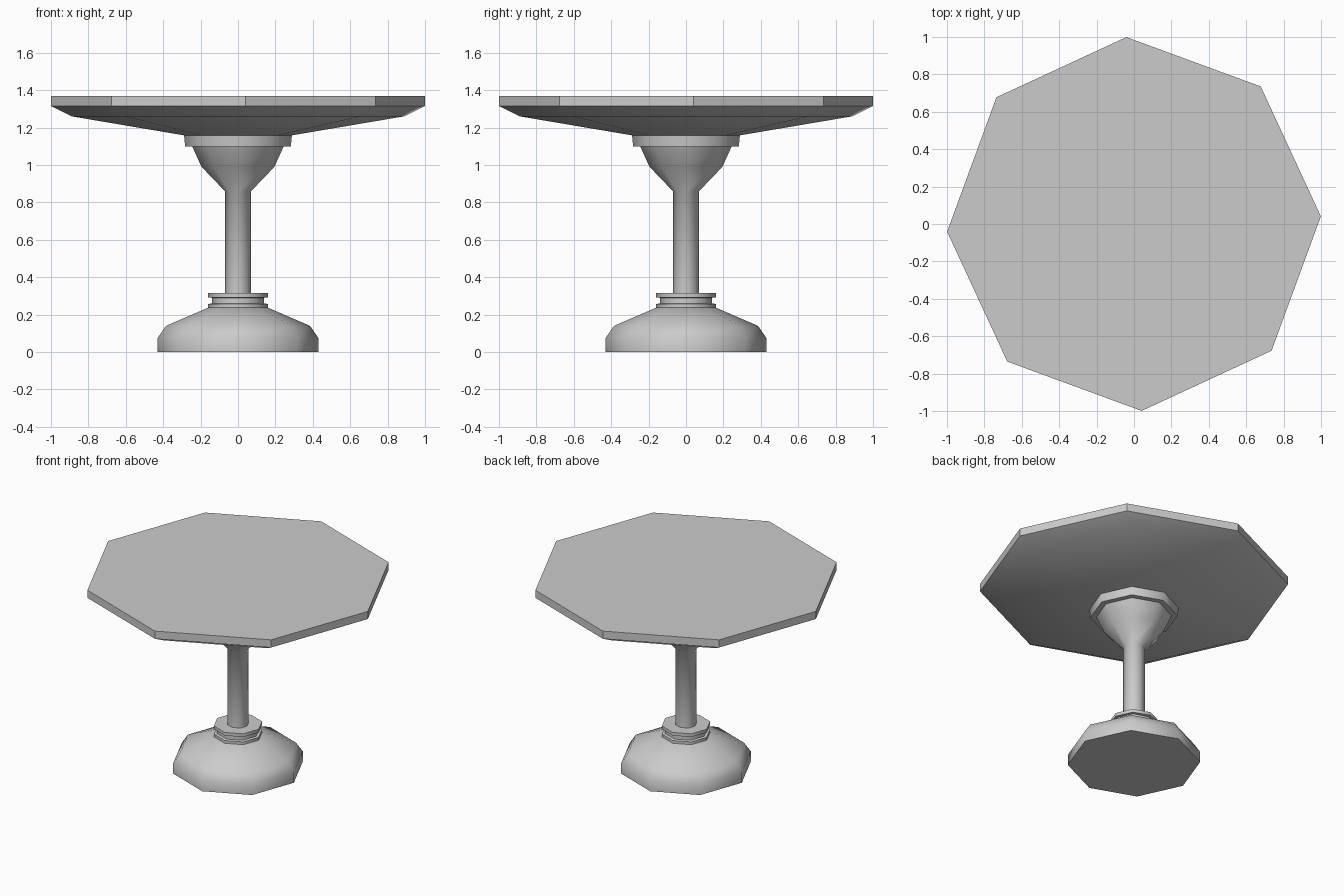
import bpy, bmesh, math

if "Cube" in bpy.data.objects:
    bpy.data.objects.remove(bpy.data.objects["Cube"])

SIDES = 8
TURN = math.radians(2.35)


def lathe(name, profile, smooth=50):
    """Closed eight-sided solid from (radius, height) rings, bottom to top."""
    bm = bmesh.new()
    rings = []
    for r, z in profile:
        rings.append([bm.verts.new((r * math.cos(TURN + math.tau * i / SIDES),
                                    r * math.sin(TURN + math.tau * i / SIDES), z))
                      for i in range(SIDES)])
    for low, high in zip(rings, rings[1:]):
        for i in range(SIDES):
            j = (i + 1) % SIDES
            bm.faces.new((low[i], low[j], high[j], high[i]))
    bm.faces.new(rings[0][::-1])
    bm.faces.new(rings[-1])
    mesh = bpy.data.meshes.new(name)
    bm.to_mesh(mesh)
    bm.free()
    obj = bpy.data.objects.new(name, mesh)
    bpy.context.collection.objects.link(obj)
    bpy.ops.object.select_all(action='DESELECT')
    obj.select_set(True)
    bpy.context.view_layer.objects.active = obj
    bpy.ops.object.shade_smooth_by_angle(angle=math.radians(smooth))
    return obj


# Domed foot
lathe("base", [(0.43, 0), (0.43, 0.075), (0.385, 0.14), (0.16, 0.237)])

# Grooved ring stack between foot and column
lathe("base_collar", [(0.16, 0.237), (0.16, 0.257), (0.14, 0.26),
                      (0.14, 0.29), (0.16, 0.292), (0.16, 0.315)])

# Column flaring into the top support
lathe("column", [(0.07, 0.315), (0.07, 0.86), (0.195, 0.99), (0.245, 1.10)])

# Collar under the tabletop
lathe("top_collar", [(0.283, 1.10), (0.289, 1.16)])

# Tabletop with sloped underside and upright rim, flat on top
lathe("tabletop", [(0.28, 1.157), (0.89, 1.26), (1.0, 1.315), (1.0, 1.37)], 40)
